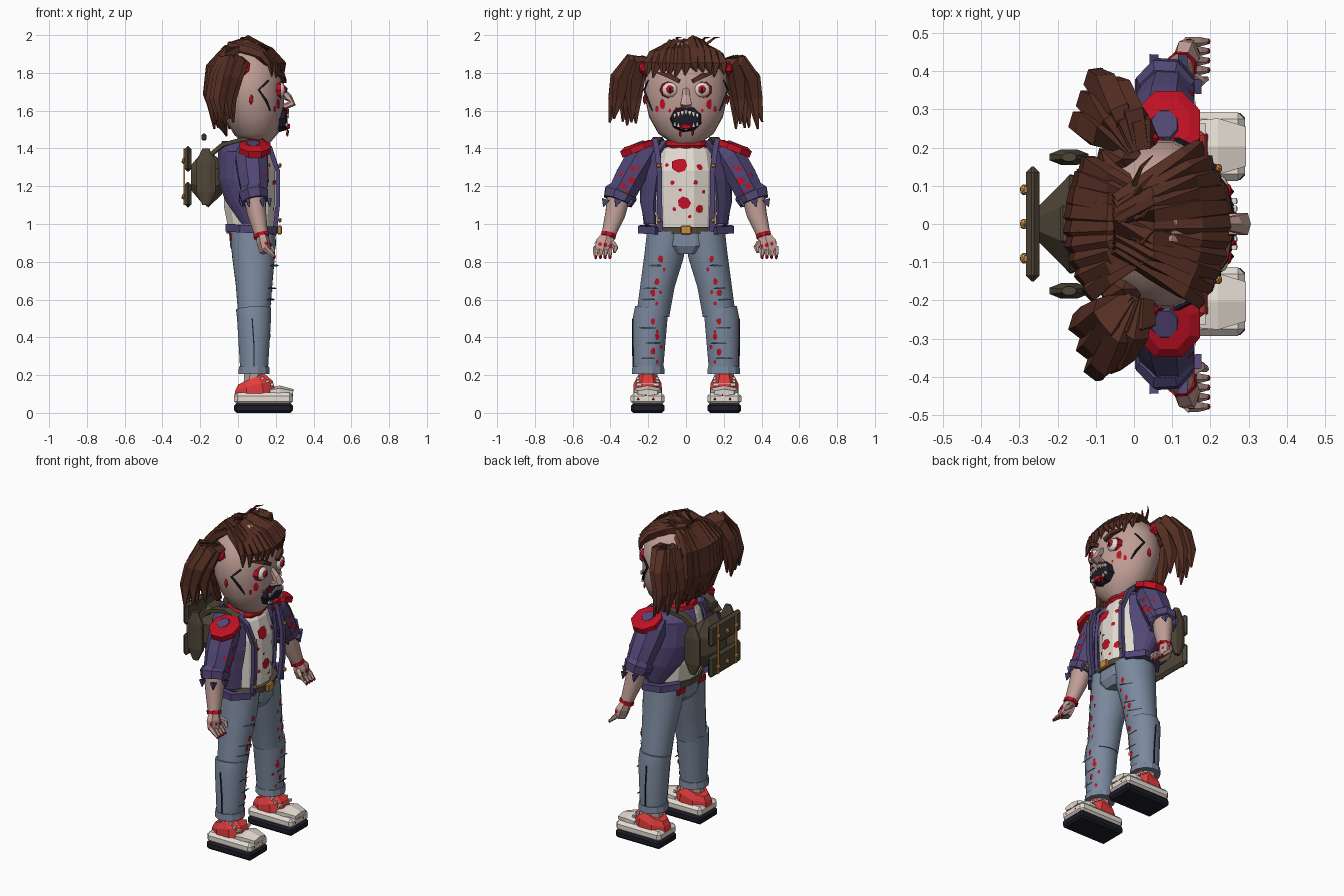
import bpy, bmesh, random
from math import sin, cos, pi, radians
from mathutils import Vector as V
from mathutils.bvhtree import BVHTree

random.seed(4)
X, Z, SMOOTH = V((1, 0, 0)), V((0, 0, 1)), []

def mat(name, r, g, b):
    m = bpy.data.materials.new(name)
    m.diffuse_color = [(c / 255) ** 2.2 for c in (r, g, b)] + [1]
    return m

skin, hair = mat("skin", 190, 156, 148), mat("hair", 86, 50, 40)
purple, denim = mat("purple", 82, 72, 116), mat("denim", 122, 136, 156)
red, cream = mat("red", 190, 24, 40), mat("cream", 228, 220, 210)
olive, dark = mat("olive", 80, 72, 58), mat("dark", 34, 33, 44)
gold, coral, jean_dark = mat("gold", 200, 140, 66), mat("coral", 225, 62, 62), mat("jean_dark", 66, 76, 92)

def finish(name, bm, m, smooth=False):
    bmesh.ops.recalc_face_normals(bm, faces=bm.faces)
    me = bpy.data.meshes.new(name)
    bm.to_mesh(me)
    me.materials.append(m)
    o = bpy.data.objects.new(name, me)
    bpy.context.collection.objects.link(o)
    if smooth:
        SMOOTH.append(o)
    return o

def bridge(bm, rings, closed):
    n = len(rings[0])
    for r, q in zip(rings, rings[1:]):
        for j in range(n if closed else n - 1):
            bm.faces.new((r[j], r[(j + 1) % n], q[(j + 1) % n], q[j]))

def tube(name, pts, sizes, m, n=8, ref=X, smooth=False):
    """Loft n-sided rings (half width, half depth) along a path."""
    pts, bm, rings = [V(p) for p in pts], bmesh.new(), []
    k = 1 / cos(pi / n) if n == 4 else 1
    angles = [2 * pi * (j + .5) / n for j in range(n)]
    for i, (p, (a, b)) in enumerate(zip(pts, sizes)):
        t = (pts[min(i + 1, len(pts) - 1)] - pts[max(i - 1, 0)]).normalized()
        u = ref.cross(t).normalized()
        rings.append([bm.verts.new(p + u * a * k * cos(w) + t.cross(u) * b * k * sin(w)) for w in angles])
    bridge(bm, rings, True)
    bm.faces.new(rings[0])
    bm.faces.new(rings[-1])
    return finish(name, bm, m, smooth)

def stack(name, rows, m, n=12, y=0, smooth=False):
    """Vertical loft; rows are (z, x centre, half y, half x)."""
    return tube(name, [(r[1], y, r[0]) for r in rows], [r[2:] for r in rows], m, n, X, smooth)

def box(name, c, h, m, bevel=0.0):
    bm = bmesh.new()
    for v in bmesh.ops.create_cube(bm, size=2)["verts"]:
        v.co = [c[i] + v.co[i] * h[i] for i in range(3)]
    if bevel:
        bmesh.ops.bevel(bm, geom=bm.edges[:], offset=bevel, segments=1, affect='EDGES')
    return finish(name, bm, m)

def ball(name, c, r, m, sub=1):
    bm = bmesh.new()
    for v in bmesh.ops.create_icosphere(bm, subdivisions=sub, radius=1)["verts"]:
        v.co = [c[i] + v.co[i] * r[i] for i in range(3)]
    return finish(name, bm, m, sub > 1)

def decal(name, o, y, z, ry, rz, m, n=7):
    """Irregular patch laid on the front of a surface, found by a ray."""
    tree = BVHTree.FromPolygons([v.co for v in o.data.vertices], [p.vertices for p in o.data.polygons])
    hit, nor, _, _ = tree.ray_cast(V((1, y, z)), -X)
    if hit:
        u, bm = Z.cross(nor).normalized(), bmesh.new()
        bm.faces.new([bm.verts.new(hit + nor * .005 + (u * ry * cos(a) + nor.cross(u) * rz * sin(a)) * random.uniform(.75, 1.1))
                      for a in [2 * pi * i / n for i in range(n)]])
        finish(name, bm, m)

# head, neck, nose, mouth and teeth
head = stack("head", [(1.43, .10, .08, .07), (1.48, .10, .15, .12), (1.57, .09, .20, .155), (1.68, .07, .225, .175),
                      (1.79, .06, .22, .18), (1.88, .05, .17, .15), (1.95, .04, .07, .07)], skin, 14, smooth=True)
stack("neck", [(1.36, .05, .07, .07), (1.47, .07, .07, .07)], skin)
tube("nose", [(.22, 0, 1.73), (.265, 0, 1.67), (.29, 0, 1.64), (.22, 0, 1.61)], [(.015, .01), (.025, .022), (.033, .02), (.03, .015)], skin, 6)
tube("mouth", [(.19, 0, 1.555), (.25, 0, 1.56), (.262, 0, 1.56)], [(.09, .075), (.08, .065), (.06, .045)], dark, 9, Z)
tube("tongue", [(.24, 0, 1.52), (.275, 0, 1.515)], [(.045, .022), (.03, .012)], red, 6, Z)
for i in range(-3, 4):
    y, d = i * .02, abs(i) * .006
    tube("upper_tooth", [(.262, y, 1.602 - d), (.268, y, 1.58 - d)], [(.008, .007), (.003, .003)], cream, 4)
    tube("lower_tooth", [(.255, y, 1.503 + d), (.262, y, 1.52 + d)], [(.007, .006), (.003, .003)], cream, 4)
for y, z in ((-.03, 1.48), (.035, 1.485), (.01, 1.62), (-.05, 1.6)):
    ball("mouth_drip", (.262, y, z), (.008, .008, .02), red)
# fringe, crown and back hair
for i in range(-5, 6):
    f, g, j = i / 5, i * i / 25, random.uniform(-.02, .02)
    tube("fringe_lock", [(-.05, f * .06, 1.935), (.05, f * .12, 1.96 - .05 * g + j * .5), (.17 - .04 * g, f * .17, 1.915 - .03 * g),
                         (.24 - .07 * g, f * .195, 1.845), (.24 - .06 * g, f * .2 + j, 1.79 + j)],
         [(.03, .02), (.042, .026), (.038, .024), (.03, .018), (.004, .004)], hair, 5)
for i in range(18):
    d, f, j = i % 2 * .035, (i - 8.5) / 8.5, random.uniform(-.03, .03)
    g = f * f
    tube("back_lock", [(.05, f * .07, 1.945 - d), (-.06, f * .13, 1.925 - .04 * g - d), (-.145 + .04 * g + d, f * .16, 1.83),
                       (-.16 + .05 * g + d, f * .165, 1.69), (-.11 + .03 * g, f * .14, 1.56 + j), (-.06, f * .12, 1.49 + j)],
         [(.025, .015), (.038, .025), (.042, .028), (.04, .028), (.03, .02), (.006, .005)], hair, 5)
for y in (-.05, .02, .1, .15):
    tube("stray_hair", [(0, y * .7, 1.95), (.02, y, 1.985), (.05, y + .03, 1.99)], [(.008, .006), (.005, .004), (.001, .001)], hair, 4)
# shirt and collar
shirt = stack("shirt", [(.95, .07, .16, .12), (1.10, .06, .165, .14), (1.28, .06, .17, .14), (1.38, .055, .15, .115), (1.42, .05, .11, .09)], cream)
stack("collar", [(1.40, .06, .12, .10), (1.415, .06, .13, .11), (1.44, .06, .125, .105), (1.445, .06, .1, .08)], red, 10)
for y, z, r in ((-.03, 1.31, .045), (-.01, 1.11, .035), (.07, 1.30, .02), (.05, 1.22, .014), (.07, 1.08, .025), (-.07, 1.22, .014),
                (-.06, 1.08, .012), (.02, 1.04, .01), (-.1, 1.31, .012), (.09, 1.17, .012), (-.03, 1.18, .01)):
    decal("shirt_blood", shirt, y, z, r, r, red)

for s in (1, -1):
    # pigtails
    ball("hair_tie", (.03, s * .225, 1.83), (.04, .03, .045), red)
    ball("side_hair", (-.03, s * .17, 1.81), (.07, .05, .07), hair)
    for i in range(6):
        d, j, o = (i / 2.5 - 1) * .05, random.uniform(-.03, .03), i * 3 % 7 / 7 * .13
        tube("pigtail_lock", [(.01 + d * .3, s * .20, 1.85), (-.03 + d, s * (.235 + o * .5), 1.86), (-.065 + d, s * (.255 + o * .9), 1.77),
                              (-.09 + d, s * (.265 + o), 1.66), (-.075 + d, s * (.265 + o * 1.25), 1.53 + j)],
             [(.03, .03), (.044, .042), (.048, .042), (.036, .034), (.006, .006)], hair, 5)
    # eyes, brows and face wounds
    tube("eye_rim", [(.19, s * .085, 1.71), (.228, s * .085, 1.71)], [(.056, .052), (.05, .045)], red, 9, Z)
    ball("eyeball", (.222, s * .085, 1.71), (.03, .044, .042), cream, 2)
    ball("iris", (.245, s * .085, 1.712), (.012, .021, .022), red, 2)
    ball("pupil", (.256, s * .085, 1.712), (.006, .007, .015), dark)
    tube("eyebrow", [(.245, s * .035, 1.755), (.235, s * .09, 1.785), (.20, s * .15, 1.80)], [(.011, .012), (.013, .012), (.004, .004)], hair, 4)
    for y, z, a, b in ((.12, 1.635, .018, .03), (.15, 1.61, .012, .02), (.085, 1.60, .008, .012)):
        decal("cheek_wound", head, s * y, z, a, b, red)
    ball("temple_wound", (.07, s * .218, 1.66), (.012, .01, .03), red)
    tube("face_crack", [(.16, s * .20, 1.76), (.11, s * .222, 1.71), (.15, s * .2, 1.65), (.17, s * .178, 1.60)],
         [(.003, .005), (.005, .006), (.005, .006), (.002, .003)], dark, 4)
    # open jacket side, its back edge running outwards towards the hem
    bm, rows = bmesh.new(), []
    for z, cx, ry, rx, a0, a1 in ((1.0, .07, .215, .10, 50, 115), (1.12, .05, .235, .13, 45, 145), (1.24, .04, .235, .15, 40, 165),
                                  (1.38, .04, .22, .14, 38, 168), (1.435, .03, .14, .11, 45, 165)):
        angles = [radians(a0 + (a1 - a0) * i / 7) for i in range(8)]
        rows.append([bm.verts.new((cx + rx * cos(a), s * ry * sin(a), z)) for a in angles])
    bridge(bm, rows, False)
    md = finish("jacket_side", bm, purple).modifiers.new("thickness", 'SOLIDIFY')
    md.thickness, md.offset = .018, 0
    tube("jacket_hem", [(.19, s * .15, .965), (.12, s * .235, .97), (.02, s * .22, .975), (-.05, s * .13, .98)], [(.02, .02)] * 4, purple, 4, Z)
    # suspender and pack strap
    tube("suspender", [(.195, s * .135, .96), (.21, s * .14, 1.1), (.21, s * .14, 1.28), (.17, s * .155, 1.40), (.12, s * .165, 1.445)],
         [(.014, .012)] * 5, purple, 4)
    tube("pack_strap", [(.13, s * .165, 1.43), (.03, s * .15, 1.45), (-.08, s * .13, 1.42), (-.14, s * .12, 1.37)], [(.025, .01)] * 4, olive, 4, Z)
    for z in (1.02, 1.31):
        ball("strap_stud", (.222, s * .145, z), (.01, .014, .014), gold)
    # sleeve, cuff and shoulder pad
    sleeve = tube("sleeve", [(.06, s * .19, 1.40), (.07, s * .235, 1.35), (.08, s * .295, 1.25), (.09, s * .345, 1.15)],
                  [(.05, .07), (.088, .09), (.085, .085), (.08, .072)], purple)
    tube("rolled_cuff", [(.08, s * .335, 1.18), (.082, s * .345, 1.16), (.09, s * .36, 1.12)], [(.08, .072), (.096, .084), (.084, .076)], purple)
    tube("shoulder_pad", [(.09, s * .25, 1.385), (.09, s * .262, 1.415), (.09, s * .265, 1.425)], [(.1, .09), (.1, .09), (.07, .06)], red)
    tube("shoulder_top", [(.08, s * .25, 1.40), (.08, s * .262, 1.43)], [(.065, .055), (.04, .035)], purple)
    for i in range(6):
        p = V((.09 + .075 * cos(i * pi / 3), s * (.36 + .075 * sin(i * pi / 3)), 1.13))
        tube("cuff_tatter", [p, p + V((.005, s * .012, -.04))], [(.02, .012), (.002, .002)], purple, 4)
    for y, z, r in ((.29, 1.23, .022), (.33, 1.2, .018), (.28, 1.29, .014), (.34, 1.26, .012), (.25, 1.3, .01), (.31, 1.17, .01)):
        decal("sleeve_blood", sleeve, s * y, z, r, r, red)
    # forearm, wristband, hand
    tube("forearm", [(.085, s * .355, 1.15), (.10, s * .375, 1.05), (.125, s * .415, .93)], [(.064, .058), (.056, .05), (.036, .034)], skin, 10, smooth=True)
    tube("wristband", [(.12, s * .408, .95), (.125, s * .413, .93)], [(.043, .043)] * 2, red)
    palm = tube("palm", [(.125, s * .415, .94), (.135, s * .43, .90), (.145, s * .44, .85)], [(.035, .03), (.056, .036), (.05, .03)], skin, 6)
    for y in (.403, .428, .453, .478):
        tube("finger", [(.14, s * y, .875), (.168, s * y, .85), (.19, s * y, .828)], [(.015, .016), (.014, .014), (.009, .009)], skin, 5)
        ball("fingernail", (.193, s * y, .825), (.008, .009, .012), red)
        decal("hand_blood", palm, s * y, .88 + y % .02, .01, .012, red)
    tube("thumb", [(.14, s * .39, .90), (.175, s * .372, .875), (.19, s * .38, .85)], [(.018, .018), (.015, .015), (.008, .008)], skin, 5)
    # trouser leg
    thigh = tube("thigh", [(.08, s * .10, .96), (.082, s * .115, .84), (.085, s * .15, .68), (.085, s * .175, .52)],
                 [(.11, .125), (.108, .118), (.094, .10), (.09, .087)], denim, 12, smooth=True)
    shin = tube("shin", [(.082, s * .182, .55), (.085, s * .19, .50), (.085, s * .20, .21)], [(.092, .095), (.095, .093), (.08, .075)], denim, 12, smooth=True)
    tube("trouser_cuff", [(.085, s * .20, .245), (.085, s * .20, .205)], [(.087, .083), (.09, .086)], denim, 12)
    tube("side_seam", [(.075, s * .283, .50), (.085, s * .281, .35), (.085, s * .28, .24)], [(.004, .003)] * 3, dark, 4)
    for z, o, y in ((.78, thigh, .16), (.66, thigh, .18), (.6, thigh, .20), (.45, shin, .2), (.37, shin, .18), (.29, shin, .2)):
        decal("jean_rip", o, s * y, z, .05, .006, jean_dark, 6)
        decal("jean_blood", o, s * (y - .025), z + .035, .014, .02, red)
        decal("jean_blood", o, s * (y - .045), z - .02, .009, .012, red)
    # shoe
    y = s * .203
    box("shoe_sole", (.135, y, .025), (.155, .088, .025), dark, .012)
    box("shoe_midsole", (.135, y, .075), (.155, .09, .032), cream, .018)
    tube("toe_cap", [(.17, y, .11), (.22, y, .115), (.292, y, .108)], [(.08, .025), (.085, .03), (.06, .018)], cream, 6, Z)
    stack("shoe_upper", [(.10, .09, .082, .12), (.145, .085, .08, .11), (.18, .07, .06, .08)], coral, 8, y)
    stack("ankle", [(.15, .08, .055, .055), (.22, .085, .055, .055)], skin, 8, y)
    for i in range(3):
        box("lace", (.18 - i * .025, y, .15 + i * .017), (.008, .06, .007), cream)
        ball("shoe_blood", (.283, y + i * .04 - .05, .075 + i % 2 * .02), (.01, .012, .012), red)
    # side pouch, pack webbing and hip ribbon
    stack("side_pouch", [(1.10, -.17, .012, .02), (1.17, -.17, .022, .055), (1.33, -.17, .022, .055), (1.40, -.17, .012, .02)], olive, 8, s * .175)
    box("pack_webbing", (-.284, s * .09, 1.25), (.004, .008, .15), gold)
    box("hip_ribbon", (-.03, s * .1, .93), (.015, .04, .018), red, .005)

# hips and belt
stack("hips", [(.84, .08, .11, .10), (.88, .08, .19, .125), (.97, .075, .20, .128)], denim)
stack("belt", [(.95, .075, .205, .14), (.985, .075, .205, .14)], olive)
box("belt_buckle", (.22, 0, .968), (.012, .028, .024), gold, .005)
# backpack
tube("pack_body", [(-.09, 0, 1.25), (-.165, 0, 1.245), (-.195, 0, 1.245), (-.25, 0, 1.245)], [(.10, .10), (.14, .17), (.11, .14), (.05, .07)], olive, 8, Z)
for z in (1.345, 1.155):
    box("pack_panel", (-.265, 0, z), (.018, .15, .067), olive, .015)
    for y in (-.09, 0, .09):
        ball("pack_buckle", (-.288, y, z - .01), (.012, .016, .018), gold)
box("pack_handle", (-.18, 0, 1.46), (.012, .05, .018), olive, .006)
# soft shading for the round parts
for o in bpy.data.objects:
    o.select_set(o in SMOOTH)
bpy.context.view_layer.objects.active = head
bpy.ops.object.shade_smooth_by_angle(angle=radians(40))
